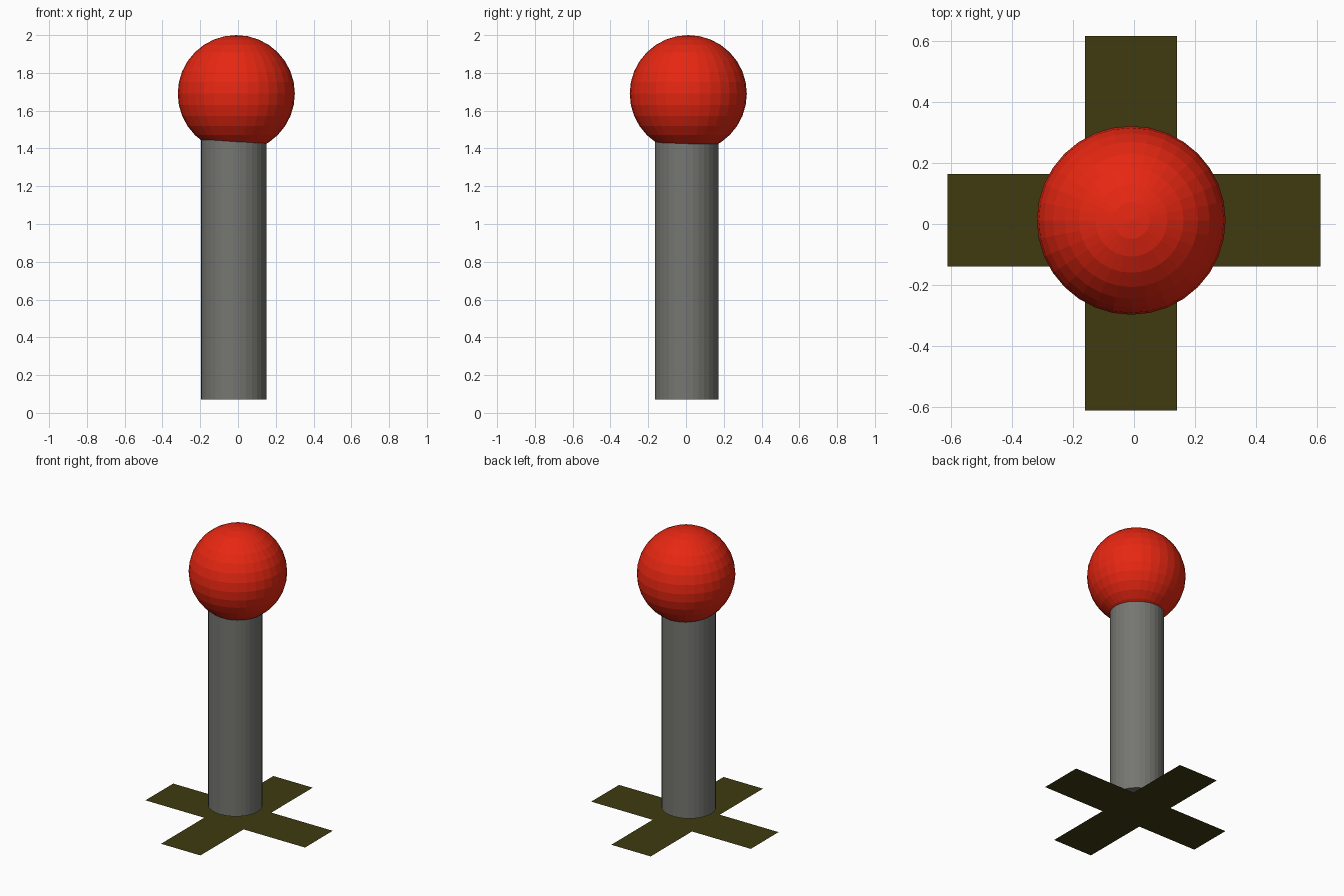
import bpy

if "Cube" in bpy.data.objects:
    bpy.data.objects.remove(bpy.data.objects["Cube"])


def material(name, rgb):
    m = bpy.data.materials.new(name)
    m.diffuse_color = (*rgb, 1)
    m.use_nodes = True
    m.node_tree.nodes["Principled BSDF"].inputs["Base Color"].default_value = m.diffuse_color
    return m


RED = material("red", (0.8, 0.02, 0.006))
GREY = material("grey", (0.18, 0.18, 0.165))
OLIVE = material("dark olive", (0.05, 0.044, 0.005))


def finish(name, mat, scale=(1, 1, 1)):
    ob = bpy.context.object
    ob.name = name
    ob.scale = scale
    ob.data.materials.append(mat)
    bpy.ops.object.transform_apply(location=False, rotation=False, scale=True)
    return ob


# Flat crossed foot: two thin sheets on the ground
bpy.ops.mesh.primitive_plane_add(size=1, location=(0, 0.012, 0))
finish("foot_across", OLIVE, (1.224, 0.304, 1))
bpy.ops.mesh.primitive_plane_add(size=1, location=(-0.01, 0.002, 0))
finish("foot_along", OLIVE, (0.302, 1.23, 1))

# Faceted post, floating just above the foot and ending inside the ball
BOTTOM, TOP = 0.07, 1.47
bpy.ops.mesh.primitive_cylinder_add(vertices=32, radius=1, depth=TOP - BOTTOM,
                                    location=(-0.023, 0.003, (TOP + BOTTOM) / 2))
finish("post", GREY, (0.173, 0.168, 1))

# Faceted ball on top
bpy.ops.mesh.primitive_uv_sphere_add(segments=32, ring_count=16, radius=0.31,
                                     location=(-0.009, 0.012, 1.69))
finish("ball", RED)
